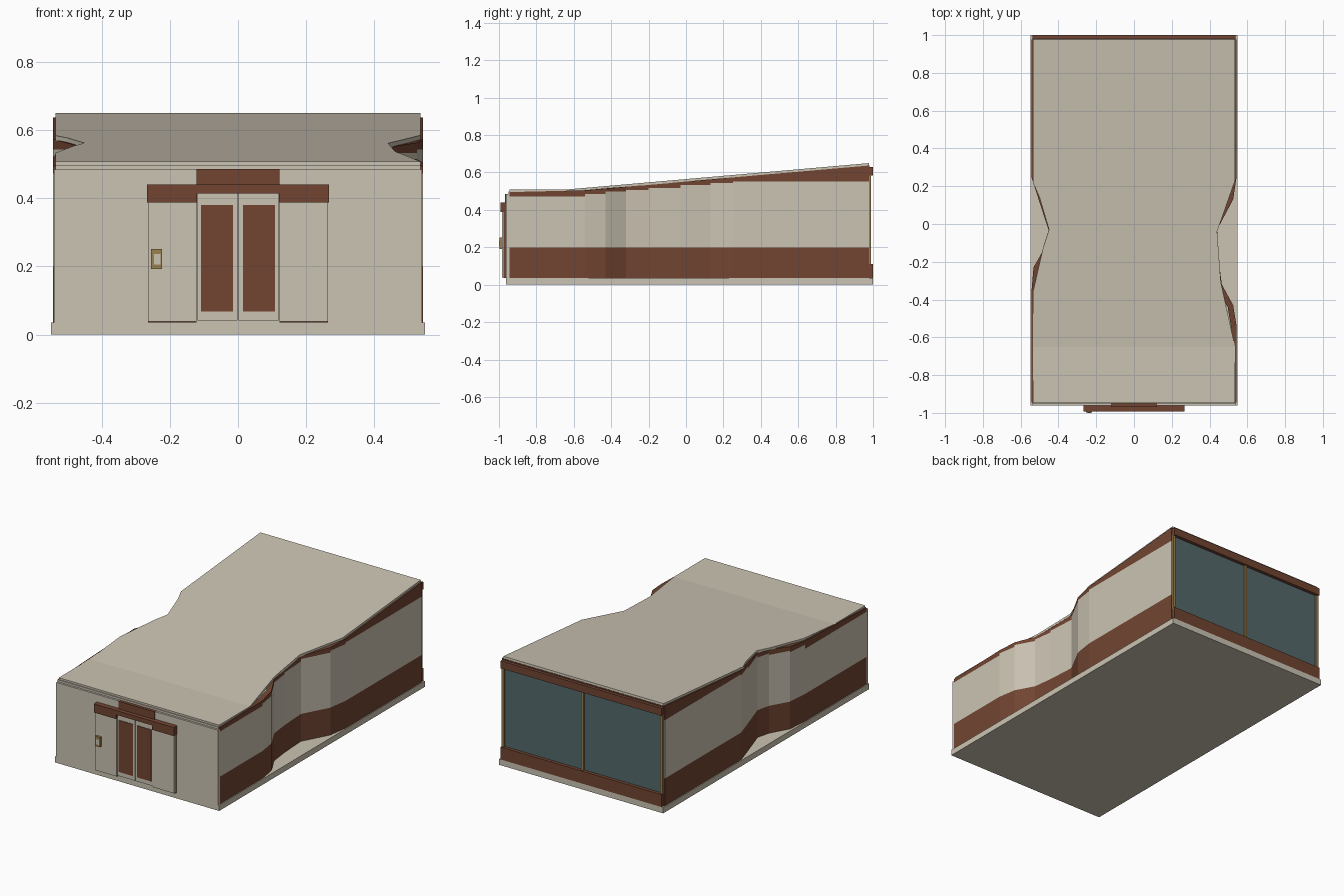
import bpy, bmesh

if "Cube" in bpy.data.objects:
    bpy.data.objects.remove(bpy.data.objects["Cube"])


def material(name, rgb):
    m = bpy.data.materials.new(name)
    m.use_nodes = True
    m.diffuse_color = (*rgb, 1)
    m.node_tree.nodes["Principled BSDF"].inputs["Base Color"].default_value = (*rgb, 1)
    return m


BEIGE = material("warm beige", (0.60, 0.55, 0.45))
BROWN = material("red brown", (0.168, 0.060, 0.032))
GLASS = material("blue grey glass", (0.089, 0.141, 0.15))
GOLD = material("dull gold", (0.33, 0.22, 0.08))


def finish(name, bm, mats):
    mesh = bpy.data.meshes.new(name)
    bm.to_mesh(mesh)
    bm.free()
    for m in mats:
        mesh.materials.append(m)
    obj = bpy.data.objects.new(name, mesh)
    bpy.context.collection.objects.link(obj)
    return obj


def box(name, x, y, z, mat):
    bm = bmesh.new()
    bmesh.ops.create_cube(bm, size=1)
    for v in bm.verts:
        for i, (lo, hi) in enumerate((x, y, z)):
            v.co[i] = lo + (v.co[i] + 0.5) * (hi - lo)
    return finish(name, bm, [mat])


FRONT, BACK, BEND = -0.945, 0.978, -0.65
SLAB = 0.035


def roof_z(y):
    return 0.508 + max(0, y - BEND) * 0.142 / (BACK - BEND)


# Ground slab
box("ground_slab", (-0.548, 0.548), (-0.962, 1.0), (0, SLAB), BEIGE)


# Pinched side walls: brown plinth, beige wall, brown fascia stepped per panel
def side_wall(name, side, line, steps):
    bm = bmesh.new()
    for (a, b), step in zip(zip(line, line[1:]), steps):
        columns = []
        for x, y in (a, b):
            levels = (SLAB, 0.2, step, roof_z(y) - 0.013)
            columns.append([bm.verts.new((side * x, y, z)) for z in levels])
        p, q = columns
        for i in range(3):
            quad = [p[i], q[i], q[i + 1], p[i + 1]]
            face = bm.faces.new(quad if side > 0 else quad[::-1])
            face.material_index = 0 if i == 1 else 1
    bmesh.ops.remove_doubles(bm, verts=bm.verts, dist=0.0005)
    obj = finish(name, bm, [BEIGE, BROWN])
    mod = obj.modifiers.new("thickness", "SOLIDIFY")
    mod.thickness = 0.03
    mod.offset = -1


side_wall("left_side_wall", 1,
          [(0.543, FRONT), (0.543, -0.54), (0.525, -0.43), (0.465, -0.32), (0.45, -0.2),
           (0.44, -0.03), (0.525, 0.13), (0.543, 0.25), (0.543, BACK)],
          [0.472, 0.485, 0.497, 0.507, 0.517, 0.532, 0.543, 0.552])
side_wall("right_side_wall", -1,
          [(0.543, FRONT), (0.543, -0.36), (0.532, -0.23), (0.47, -0.12),
           (0.45, -0.04), (0.505, 0.13), (0.543, 0.25), (0.543, BACK)],
          [0.472, 0.497, 0.507, 0.517, 0.532, 0.543, 0.552])

# Sloping roof sheet with waisted edges
left_edge = [(0.535, FRONT), (0.535, BEND), (0.46, -0.31), (0.44, -0.04), (0.535, 0.23), (0.535, BACK)]
right_edge = [(-0.535, FRONT), (-0.535, BEND), (-0.535, -0.36), (-0.48, -0.12), (-0.45, -0.03),
              (-0.50, 0.14), (-0.535, 0.22), (-0.535, BACK)]
bm = bmesh.new()
ring = {p: bm.verts.new((*p, roof_z(p[1]))) for p in left_edge + right_edge}
bm.faces.new([ring[p] for p in right_edge[:2][::-1] + left_edge[:2]])
bm.faces.new([ring[p] for p in left_edge[1:] + right_edge[1:][::-1]])
bm.normal_update()
for f in bm.faces:
    if f.normal.z < 0:
        f.normal_flip()
roof = finish("roof", bm, [BEIGE])
sheet = roof.modifiers.new("thickness", "SOLIDIFY")
sheet.thickness = 0.014
sheet.offset = -1

# Front wall
box("front_wall", (-0.54, 0.54), (-0.962, FRONT), (SLAB, 0.485), BEIGE)
box("front_wall_cap", (-0.535, 0.535), (-0.95, -0.93), (0.48, 0.497), BEIGE)

# Entrance: side panels, lintel, upper plate
for side, label in ((-1, "right"), (1, "left")):
    outer = sorted((side * 0.121, side * 0.264))
    box(label + "_entrance_backing", outer, (-0.975, -0.96), (SLAB, 0.4), BROWN)
    box(label + "_entrance_panel", outer, (-0.985, -0.975), (SLAB + 0.003, 0.4), BEIGE)
    box(label + "_lintel_end", sorted((side * 0.12, side * 0.267)), (-0.993, -0.96), (0.388, 0.44), BROWN)
    # Sliding door leaf with a dark pane
    box(label + "_door", sorted((side * 0.002, side * 0.119)), (-0.98, -0.96), (0.042, 0.414), BEIGE)
    box(label + "_door_pane", sorted((side * 0.014, side * 0.109)), (-0.983, -0.979), (0.068, 0.38), BROWN)
box("lintel", (-0.12, 0.12), (-0.993, -0.96), (0.414, 0.44), BROWN)
box("entrance_upper_plate", (-0.121, 0.121), (-0.968, -0.946), (0.43, 0.486), BROWN)

# Entry keypad
box("keypad_frame", (-0.255, -0.223), (-0.998, -0.984), (0.192, 0.251), GOLD)
box("keypad_face", (-0.247, -0.228), (-1.0, -0.997), (0.205, 0.237), BEIGE)

# Glazed rear
box("rear_glass", (-0.535, 0.535), (0.965, 0.98), (0.1, 0.6), GLASS)
box("rear_sill", (-0.537, 0.537), (0.965, 1.0), (SLAB, 0.11), BROWN)
box("rear_header", (-0.537, 0.537), (0.965, 1.0), (0.585, 0.63), BROWN)
box("rear_header_top", (-0.535, 0.535), (0.955, 0.982), (0.6, 0.637), BROWN)
for name, x in (("right", -0.529), ("middle", 0), ("left", 0.529)):
    box(name + "_rear_mullion", (x - 0.008, x + 0.008), (0.97, 0.99), (0.1, 0.59), GOLD)
